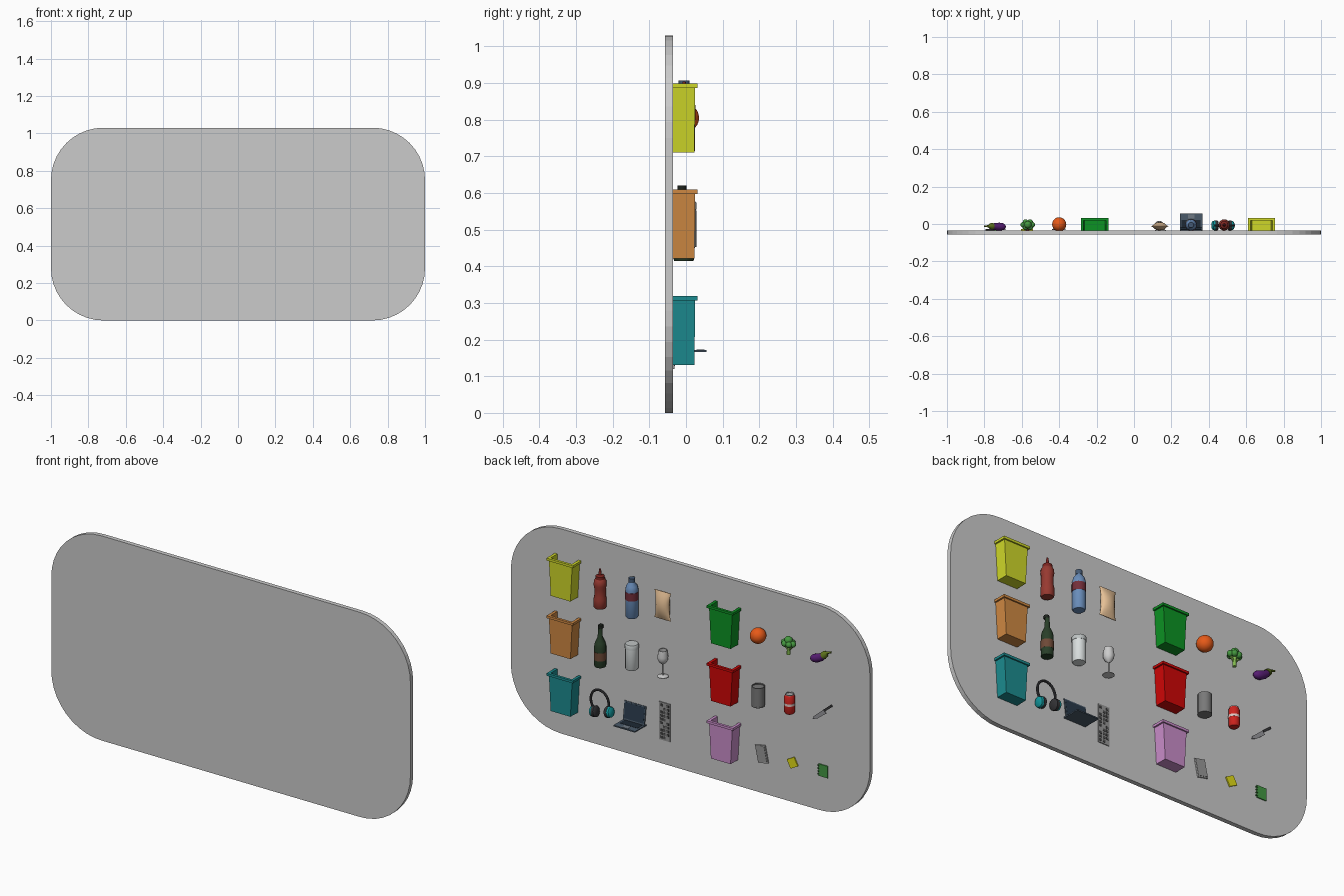
import bpy, bmesh
from math import sin, cos, pi, radians
from mathutils import Matrix, Vector

WALL = -0.035   # y of the panel face carrying the items
mats = {}


def finish(name, bm, col=None, mat=None, smooth=False):
    bmesh.ops.recalc_face_normals(bm, faces=bm.faces)
    if mat is not None:
        bm.transform(mat)
    me = bpy.data.meshes.new(name)
    bm.to_mesh(me)
    bm.free()
    ob = bpy.data.objects.new(name, me)
    bpy.context.collection.objects.link(ob)
    if col:
        if col not in mats:
            m = bpy.data.materials.new("colour_%d_%d_%d" % col)
            m.diffuse_color = [(c / 255) ** 2.2 for c in col] + [1]
            mats[col] = m
        me.materials.append(mats[col])
    if smooth:
        bpy.context.view_layer.objects.active = ob
        ob.select_set(True)
        bpy.ops.object.shade_smooth_by_angle(angle=radians(40))
        ob.select_set(False)
    return ob


def skin(name, rings, col, mat=None):
    # bridge successive rings of points and cap both ends
    bm = bmesh.new()
    vs = [[bm.verts.new(p) for p in r] for r in rings]
    n = len(vs[0])
    for a, b in zip(vs, vs[1:]):
        for i in range(n):
            bm.faces.new((a[i], a[(i + 1) % n], b[(i + 1) % n], b[i]))
    bm.faces.new(vs[0][::-1])
    bm.faces.new(vs[-1])
    return finish(name, bm, col, mat, True)


def lathe(name, x, y, prof, col, n=16, mat=None):
    # profile entries are (radius, z) or (x radius, z, y radius)
    rings = [[(x + p[0] * cos(2 * pi * i / n), y + p[-1 if len(p) == 3 else 0] * sin(2 * pi * i / n), p[1])
              for i in range(n)] for p in prof]
    return skin(name, rings, col, mat)


def tube(name, path, y, col, n=12, mat=None):
    # path entries are (x, z, radius) in a plane parallel to the panel
    rings = []
    for i, (x, z, r) in enumerate(path):
        a, b = path[max(i - 1, 0)], path[min(i + 1, len(path) - 1)]
        d = Vector((b[0] - a[0], 0, b[1] - a[1])).normalized()
        side = Vector((-d.z, 0, d.x))
        rings.append([Vector((x, y, z)) + r * (side * cos(2 * pi * k / n) + Vector((0, sin(2 * pi * k / n), 0)))
                      for k in range(n)])
    return skin(name, rings, col, mat)


def prism(name, pts, lo, hi, col=None, up=False, mat=None):
    # outline in xz extruded along y, or in xy extruded along z
    bm = bmesh.new()
    f = bm.faces.new([bm.verts.new((a, b, lo) if up else (a, lo, b)) for a, b in pts])
    r = bmesh.ops.extrude_face_region(bm, geom=[f])
    d = (0, 0, hi - lo) if up else (0, hi - lo, 0)
    bmesh.ops.translate(bm, vec=d, verts=[v for v in r["geom"] if isinstance(v, bmesh.types.BMVert)])
    return finish(name, bm, col, mat)


def box(name, c, s, col, mat=None):
    bm = bmesh.new()
    bmesh.ops.create_cube(bm, size=1, matrix=Matrix.Translation(c) @ Matrix.Diagonal((*s, 1)))
    return finish(name, bm, col, mat)


def ball(name, c, r, col, sub=2):
    bm = bmesh.new()
    bmesh.ops.create_icosphere(bm, subdivisions=sub, radius=r, matrix=Matrix.Translation(c))
    return finish(name, bm, col, None, True)


def turned(x, y, z, deg):
    return Matrix.Translation((x, y, z)) @ Matrix.Rotation(radians(deg), 4, 'Y')


# rounded back panel
R, N = 0.28, 10
outline = []
for cx, cz, a0 in ((1 - R, 1.03 - R, 0), (R - 1, 1.03 - R, 90), (R - 1, R, 180), (1 - R, R, 270)):
    outline += [(cx + R * cos(radians(a0 + 90 * i / N)), cz + R * sin(radians(a0 + 90 * i / N))) for i in range(N + 1)]
prism("back_panel", outline, -0.057, WALL)


# open half bins, tapered, with a rim on three sides
def bin_(name, x, z, col):
    bm = bmesh.new()
    b = [bm.verts.new((x + s * 0.053, y, z + 0.003)) for s, y in ((-1, WALL), (-1, 0.022), (1, 0.022), (1, WALL))]
    t = [bm.verts.new((x + s * 0.063, y, z + 0.187)) for s, y in ((-1, WALL), (-1, 0.022), (1, 0.022), (1, WALL))]
    for i in range(3):
        bm.faces.new((b[i], b[i + 1], t[i + 1], t[i]))
    bm.faces.new(b[::-1])
    ob = finish(name + "_body", bm, col)
    m = ob.modifiers.new("wall", 'SOLIDIFY')
    m.thickness, m.offset = 0.006, 0
    o, i = 0.073, 0.059
    prism(name + "_rim", [(x - o, WALL), (x - o, 0.031), (x + o, 0.031), (x + o, WALL), (x + i, WALL),
                          (x + i, 0.018), (x - i, 0.018), (x - i, WALL)], z + 0.177, z + 0.189, col, True)


for name, x, z, col in (("yellow_bin", 0.682, 0.71, (205, 214, 45)), ("orange_bin", 0.682, 0.42, (205, 135, 68)),
                        ("teal_bin", 0.682, 0.13, (33, 138, 142)), ("green_bin", -0.21, 0.71, (20, 145, 40)),
                        ("red_bin", -0.21, 0.42, (205, 15, 15)), ("pink_bin", -0.21, 0.13, (200, 140, 200))):
    bin_(name, x, z, col)

# sauce bottle
RED = (150, 60, 52)
lathe("sauce_bottle", 0.482, -0.005, [(0.026, 0.71), (0.03, 0.716), (0.03, 0.755), (0.027, 0.77), (0.027, 0.81),
                                      (0.03, 0.825), (0.029, 0.845), (0.022, 0.856)], RED)
lathe("sauce_cap", 0.482, -0.005, [(0.022, 0.856), (0.021, 0.87), (0.008, 0.876), (0.004, 0.905)], (120, 40, 36))

# water bottle
lathe("water_bottle", 0.305, -0.005, [(0.026, 0.71), (0.03, 0.716), (0.03, 0.85), (0.026, 0.868), (0.013, 0.885),
                                      (0.012, 0.89)], (105, 140, 185))
lathe("water_label", 0.305, -0.005, [(0.031, 0.80), (0.031, 0.84)], (115, 50, 60))
lathe("water_cap", 0.305, -0.005, [(0.015, 0.886), (0.015, 0.907)], (70, 90, 115))

# pillow shaped snack bag
bag = []
for i in range(9):
    t = i / 4 - 1
    bag.append((0.036 + 0.01 * t * t, 0.81 + 0.07 * t, 0.002 + 0.02 * (1 - t * t)))
lathe("snack_bag", 0.138, -0.012, bag, (228, 190, 148))

# green glass bottle
lathe("glass_bottle", 0.482, -0.006, [(0.026, 0.415), (0.028, 0.42), (0.028, 0.515), (0.024, 0.535), (0.012, 0.56),
                                      (0.01, 0.605)], (45, 65, 45))
lathe("glass_bottle_label", 0.482, -0.006, [(0.029, 0.45), (0.029, 0.49)], (110, 75, 58))
lathe("glass_bottle_cap", 0.482, -0.011, [(0.012, 0.605), (0.012, 0.62)], (35, 40, 35))

# jar and wine glass
lathe("jar", 0.305, -0.004, [(0.028, 0.45), (0.031, 0.455), (0.031, 0.555)], (215, 220, 220), 12)
lathe("jar_lid", 0.305, -0.004, [(0.033, 0.555), (0.033, 0.572), (0.03, 0.577)], (190, 195, 195), 12)
lathe("wine_glass", 0.135, -0.009, [(0.026, 0.453), (0.026, 0.456), (0.005, 0.462), (0.003, 0.47), (0.003, 0.515),
                                    (0.016, 0.525), (0.024, 0.54), (0.025, 0.555), (0.02, 0.587), (0.018, 0.587),
                                    (0.023, 0.555), (0.022, 0.541), (0.014, 0.528), (0.001, 0.52)], (190, 190, 190))

# headphones, slightly rolled
H = turned(0.483, -0.008, 0.222, 12)
arc = [(0.05 * cos(radians(a)), 0.012 + 0.058 * sin(radians(a)), 0.006) for a in range(-25, 206, 15)]
tube("headband", arc, 0, (65, 65, 68), 8, H)
for side, s in (("left", 1), ("right", -1)):
    M = H @ Matrix.Translation((s * 0.045, 0, -0.037)) @ Matrix.Rotation(radians(90 * s), 4, 'Y')
    lathe(side + "_ear_cushion", 0, 0, [(0.022, -0.018), (0.027, -0.014), (0.027, 0)], (55, 55, 58), 16, M)
    lathe(side + "_ear_cup", 0, 0, [(0.026, 0), (0.024, 0.01), (0.016, 0.015)], (25, 150, 155), 16, M)

# laptop
box("laptop_base", (0.305, 0.011, 0.169), (0.12, 0.09, 0.006), (75, 90, 105))
box("laptop_keyboard", (0.305, 0.0, 0.1725), (0.1, 0.045, 0.001), (35, 45, 55))
box("laptop_touchpad", (0.305, 0.04, 0.1725), (0.035, 0.022, 0.001), (110, 120, 130))
tilt = Matrix.Translation((0.305, -0.021, 0.172)) @ Matrix.Rotation(radians(8), 4, 'X')
box("laptop_lid", (0, 0, 0.046), (0.12, 0.004, 0.092), (75, 90, 105), tilt)
box("laptop_screen", (0, 0.0023, 0.047), (0.108, 0.001, 0.078), (45, 60, 75), tilt)

# keypad strip lying on the panel
box("keypad_plate", (0.142, -0.033, 0.215), (0.06, 0.004, 0.19), (150, 150, 150))
for r in range(10):
    for c in range(3):
        if (r + c) % 5:
            box("keypad_key", (0.124 + 0.018 * c, -0.0305, 0.134 + 0.018 * r), (0.013, 0.002, 0.012), (85, 85, 85))

# orange fruit, broccoli, eggplant
ball("orange_fruit", (-0.4, -0.002, 0.805), 0.038, (230, 90, 30), 3)
lathe("broccoli_stem", -0.568, -0.005, [(0.009, 0.755), (0.008, 0.79), (0.014, 0.81)], (130, 185, 80), 10)
for s in (-1, 1):
    tube("broccoli_branch", [(-0.568, 0.775, 0.005), (-0.568 + s * 0.022, 0.8, 0.006)], -0.005, (130, 185, 80), 8)
for i in range(6):
    a = i * pi / 3
    ball("broccoli_floret", (-0.568 + 0.024 * cos(a), -0.004 + 0.016 * sin(a), 0.811), 0.0155, (70, 150, 65))
ball("broccoli_crown", (-0.568, -0.004, 0.826), 0.02, (70, 150, 65))
tube("eggplant_body", [(-0.685, 0.768, 0.003), (-0.69, 0.768, 0.012), (-0.702, 0.769, 0.019), (-0.72, 0.773, 0.021),
                       (-0.743, 0.784, 0.019), (-0.763, 0.801, 0.015)], -0.014, (88, 35, 115))
tube("eggplant_cap", [(-0.757, 0.796, 0.018), (-0.768, 0.807, 0.016), (-0.777, 0.815, 0.006), (-0.8, 0.823, 0.004)],
     -0.012, (95, 115, 35))

# tin can and drink can
lathe("tin_can", -0.4, -0.003, [(0.031, 0.455), (0.031, 0.552), (0.027, 0.552), (0.027, 0.547)], (120, 120, 120))
lathe("tin_can_foot", -0.4, -0.003, [(0.032, 0.453), (0.032, 0.458)], (120, 120, 120))
lathe("drink_can", -0.57, -0.01, [(0.02, 0.458), (0.025, 0.466), (0.025, 0.542), (0.02, 0.551)], (205, 40, 35))
lathe("drink_can_band", -0.57, -0.01, [(0.0255, 0.5), (0.0255, 0.512)], (225, 200, 195))
lathe("drink_can_top", -0.57, -0.01, [(0.02, 0.551), (0.02, 0.555), (0.017, 0.555), (0.017, 0.552)], (170, 170, 170))

# knife
K = turned(-0.74, -0.03, 0.503, 40)
prism("knife_blade", [(0.075, -0.004), (0.05, -0.014), (-0.012, -0.016), (-0.012, 0.005), (0.06, 0.004)],
      -0.0015, 0.0015, (150, 150, 155), False, K)
box("knife_handle", (-0.038, 0, 0), (0.055, 0.008, 0.011), (60, 60, 62), K)

# loose paper, sticky note and notched card
box("paper_sheet", (0, 0, 0), (0.056, 0.006, 0.088), (175, 175, 175), turned(-0.402, -0.03, 0.199, 12))
box("paper_fold", (0.002, 0.004, 0.002), (0.05, 0.002, 0.08), (150, 150, 150), turned(-0.402, -0.03, 0.199, 12))
box("sticky_note", (0, 0, 0), (0.046, 0.006, 0.046), (225, 220, 30), turned(-0.572, -0.031, 0.2, 28))
box("card", (0, 0, 0), (0.052, 0.005, 0.06), (70, 150, 70), turned(-0.742, -0.032, 0.204, 0))
for i in range(4):
    box("card_ring", (-0.716, -0.031, 0.183 + 0.014 * i), (0.008, 0.007, 0.005), (55, 120, 55))
